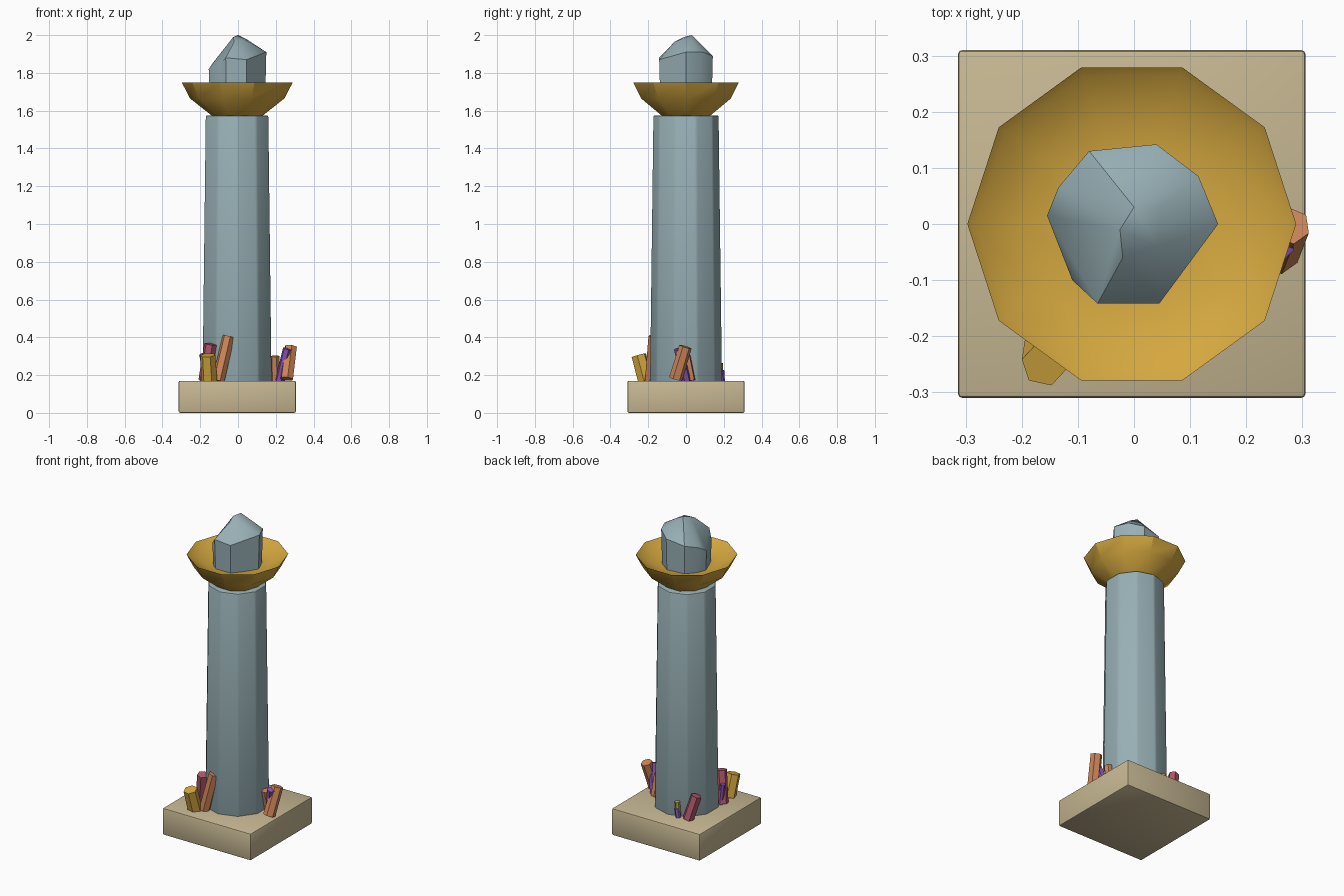
import bpy, bmesh, math
from mathutils import Vector

old = bpy.data.objects.get("Cube")
if old:
    bpy.data.objects.remove(old, do_unlink=True)


def material(name, rgb):
    m = bpy.data.materials.new(name)
    m.use_nodes = True
    m.diffuse_color = (*rgb, 1)
    m.node_tree.nodes["Principled BSDF"].inputs["Base Color"].default_value = (*rgb, 1)
    return m


stone = material("blue grey stone", (0.31, 0.43, 0.46))
sand = material("sandstone", (0.57, 0.48, 0.29))
gold = material("gold", (0.66, 0.39, 0.05))
orange = material("orange crystal", (0.62, 0.24, 0.10))
pink = material("pink crystal", (0.45, 0.10, 0.15))
purple = material("purple crystal", (0.26, 0.09, 0.48))


def finish(name, bm, mat, bevel=0, angle=None):
    """Turn a bmesh into an object with optional bevel and smoothing."""
    bmesh.ops.recalc_face_normals(bm, faces=bm.faces)
    if bevel:
        bmesh.ops.bevel(bm, geom=bm.edges[:], offset=bevel, segments=2,
                        profile=0.5, affect='EDGES')
    mesh = bpy.data.meshes.new(name)
    bm.to_mesh(mesh)
    bm.free()
    mesh.materials.append(mat)
    ob = bpy.data.objects.new(name, mesh)
    bpy.context.collection.objects.link(ob)
    if angle:
        bpy.ops.object.select_all(action='DESELECT')
        ob.select_set(True)
        bpy.context.view_layer.objects.active = ob
        bpy.ops.object.shade_smooth_by_angle(angle=math.radians(angle))
    return ob


def lathe(profile, sides, turn=0, cx=0):
    """Stack rings of (radius, z) and cap both ends."""
    bm = bmesh.new()
    rings = []
    for r, z in profile:
        angles = [turn + math.tau * i / sides for i in range(sides)]
        rings.append([bm.verts.new((cx + r * math.cos(a), r * math.sin(a), z)) for a in angles])
    for lo, hi in zip(rings, rings[1:]):
        for i in range(sides):
            j = (i + 1) % sides
            bm.faces.new((lo[i], lo[j], hi[j], hi[i]))
    bm.faces.new(rings[0][::-1])
    bm.faces.new(rings[-1])
    return bm


# Square base block
bm = bmesh.new()
bmesh.ops.create_cube(bm, size=1)
for v in bm.verts:
    v.co = (v.co.x * 0.62 - 0.004, v.co.y * 0.62, (v.co.z + 0.5) * 0.17)
finish("base", bm, sand, bevel=0.008, angle=30)

# Tapering ten-sided column
finish("column", lathe([(0.192, 0.16), (0.174, 1.575)], 10, math.pi / 2, -0.005),
       stone, bevel=0.009, angle=30)

# Shallow ten-sided bowl
bowl = [(0.13, 1.57), (0.25, 1.665), (0.293, 1.748), (0.278, 1.735), (0.2, 1.698), (0.12, 1.69)]
finish("bowl", lathe(bowl, 10, 0, -0.004), gold, angle=30)

# Rough boulder in the bowl: hull of a shoulder ring, a foot ring and a peak
shoulder = [(-.155, .015, 1.82), (-.135, .065, 1.85), (-.08, .13, 1.87), (.04, .142, 1.89),
            (.115, .085, 1.91), (.15, 0, 1.91), (.045, -.142, 1.87), (-.065, -.142, 1.88),
            (-.11, -.1, 1.83)]
peak = [(0, .03, 2.0), (-.025, -.01, 1.99), (.05, .03, 1.975), (.04, -.04, 1.972),
        (-.02, -.06, 1.965), (-.1, .02, 1.895)]
bm = bmesh.new()
for p in shoulder + peak:
    bm.verts.new(p)
for x, y, z in shoulder:
    bm.verts.new((x * 0.96, y * 0.96, 1.67))
hull = bmesh.ops.convex_hull(bm, input=bm.verts[:])
bmesh.ops.delete(bm, geom=[v for v in hull["geom_interior"] if isinstance(v, bmesh.types.BMVert)],
                 context='VERTS')
finish("boulder", bm, stone, angle=35)


def crystal(name, mat, foot, tip, radius):
    """Leaning six-sided prism from foot to tip."""
    foot, tip = Vector(foot), Vector(tip)
    axis = tip - foot
    bm = lathe([(radius, 0), (radius * 0.95, axis.length)], 6)
    ob = finish(name, bm, mat)
    ob.location = foot
    ob.rotation_euler = axis.to_track_quat('Z', 'Y').to_euler()


# Front right cluster
crystal("front_gold_crystal", gold, (-.152, -.213, .17), (-.16, -.25, .305), .043)
crystal("front_orange_crystal", orange, (-.105, -.185, .17), (-.05, -.168, .405), .034)
crystal("front_pink_crystal", pink, (-.175, -.115, .17), (-.145, -.145, .365), .036)
crystal("front_purple_crystal", purple, (-.175, -.1, .17), (-.19, -.1, .3), .015)

# Left side cluster
crystal("side_orange_crystal", orange, (.258, -.055, .18), (.28, -.003, .35), .036)
crystal("side_purple_crystal", purple, (.222, 0, .17), (.262, -.04, .34), .026)
crystal("side_short_crystal", orange, (.2, .025, .17), (.195, 0, .3), .026)

# Back cluster
crystal("back_pink_crystal", pink, (-.139, .175, .17), (-.175, .145, .315), .034)
crystal("back_gold_crystal", gold, (-.07, .175, .17), (-.066, .182, .265), .016)
crystal("back_purple_crystal", purple, (-.08, .19, .17), (-.068, .188, .225), .016)
